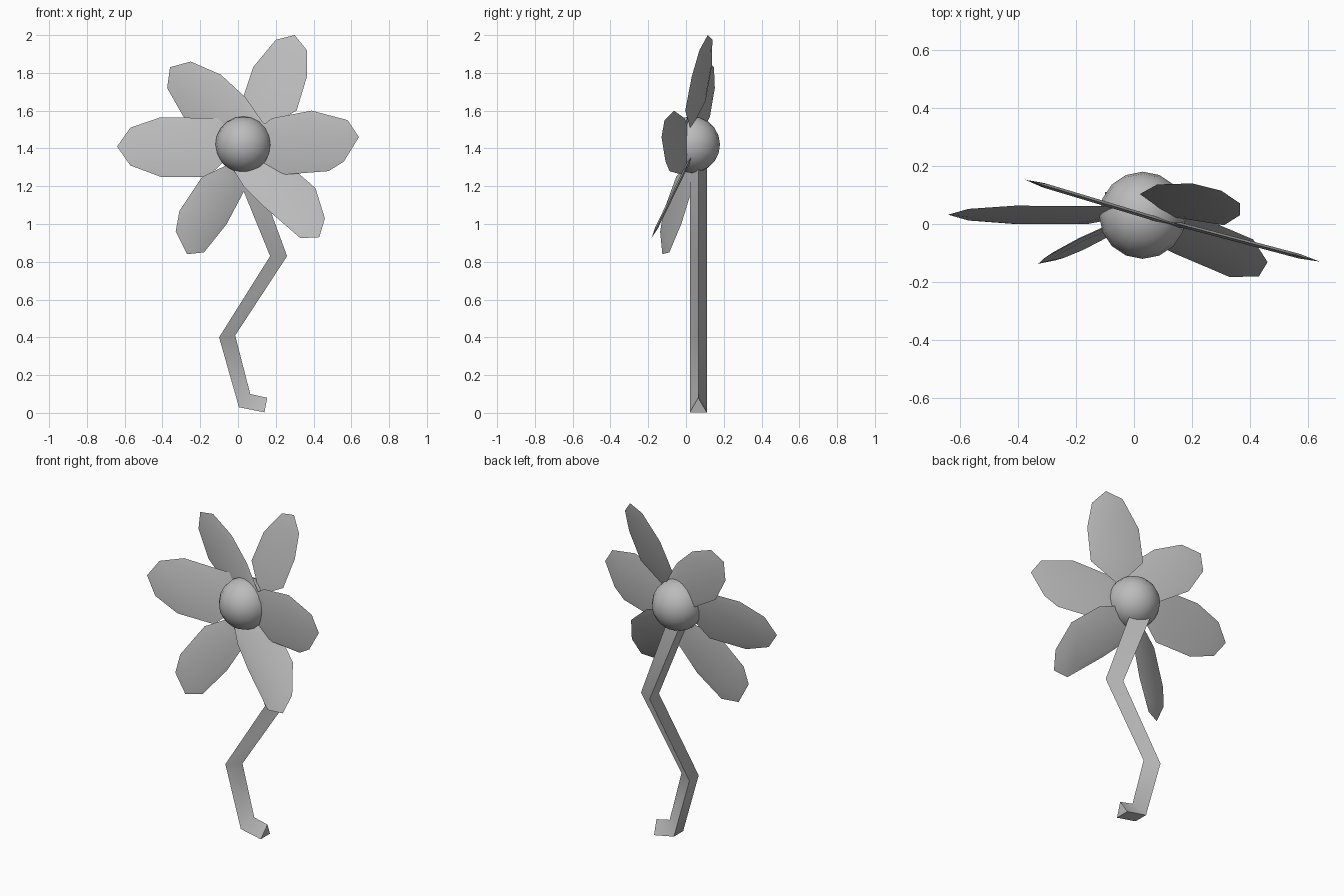
import bpy
import bmesh
from mathutils import Vector

if "Cube" in bpy.data.objects:
    bpy.data.objects.remove(bpy.data.objects["Cube"], do_unlink=True)

GREY = (0.5, 0.5, 0.5, 1)
grey = bpy.data.materials.new("plain_grey")
grey.use_nodes = True
grey.diffuse_color = GREY
grey.node_tree.nodes["Principled BSDF"].inputs["Base Color"].default_value = GREY


def finish(name, bm, angle):
    """Turn a bmesh into a smooth-shaded grey object."""
    bmesh.ops.recalc_face_normals(bm, faces=bm.faces)
    mesh = bpy.data.meshes.new(name)
    bm.to_mesh(mesh)
    bm.free()
    mesh.materials.append(grey)
    obj = bpy.data.objects.new(name, mesh)
    bpy.context.collection.objects.link(obj)
    bpy.ops.object.select_all(action="DESELECT")
    obj.select_set(True)
    bpy.context.view_layer.objects.active = obj
    bpy.ops.object.shade_smooth_by_angle(angle=angle)


def petal(name, outline, y0, slope_x, slope_z):
    """Thin lens with the given x, z outline, lying on a tilted plane."""
    bm = bmesh.new()
    pts = [Vector((x, y0 + slope_x * x + slope_z * (z - 1.4), z)) for x, z in outline]
    centre = sum(pts, Vector()) / len(pts)
    normal = Vector((slope_x, -1, slope_z)).normalized()
    rim = [bm.verts.new(p) for p in pts]
    count = len(rim)
    for side in (-1, 1):
        inner = [bm.verts.new(centre.lerp(p, 0.75) + normal * side * 0.008) for p in pts]
        for i in range(count):
            j = (i + 1) % count
            bm.faces.new((rim[i], rim[j], inner[j], inner[i]))
        bm.faces.new(inner)
    finish(name, bm, 0.9)


# Petals
petal("left_petal", [(0.1, 1.5), (0.18, 1.56), (0.39, 1.6), (0.58, 1.55), (0.64, 1.46),
                     (0.56, 1.33), (0.48, 1.28), (0.22, 1.26), (0.1, 1.35)], 0.04, -0.265, 0)
petal("upper_right_petal", [(-0.25, 1.86), (-0.36, 1.83), (-0.375, 1.72), (-0.29, 1.57),
                            (-0.1, 1.45), (0.21, 1.46), (0.13, 1.54), (0.04, 1.67),
                            (-0.09, 1.79)], 0.04, -0.3, 0)
petal("upper_left_petal", [(0.3, 2), (0.365, 1.92), (0.365, 1.78), (0.31, 1.6), (0.13, 1.5),
                           (0.02, 1.65), (0.08, 1.83), (0.2, 1.975)], 0.037, -0.32, 0.29)
petal("lower_left_petal", [(0.43, 0.93), (0.46, 1.03), (0.41, 1.19), (0.26, 1.32), (0.08, 1.38),
                           (-0.02, 1.28), (0.03, 1.2), (0.14, 1.09), (0.33, 0.925)],
      0.05, 0, 0.49)
petal("lower_right_petal", [(-0.27, 0.84), (-0.33, 0.96), (-0.31, 1.07), (-0.19, 1.25),
                            (-0.02, 1.33), (0.03, 1.17), (-0.06, 1.0), (-0.18, 0.85)],
      0.039, 0.4, 0.1)
petal("right_petal", [(-0.64, 1.41), (-0.57, 1.51), (-0.41, 1.565), (-0.1, 1.56), (0, 1.4),
                      (-0.16, 1.25), (-0.41, 1.25), (-0.57, 1.31)], 0.03, 0, 0.2)

# Flower centre
bm = bmesh.new()
bmesh.ops.create_uvsphere(bm, u_segments=16, v_segments=10, radius=0.15)
bmesh.ops.translate(bm, verts=bm.verts, vec=(0.03, 0.03, 1.42))
finish("flower_centre", bm, 0.9)

# Crooked stem: triangular section, flat back edge pair and a ridge
back = [(-0.03, 1.32), (0.17, 0.83), (-0.1, 0.4), (0.005, 0.03), (0.14, 0.003)]
ridge = [(0.065, 1.36), (0.26, 0.83), (-0.015, 0.41), (0.065, 0.1), (0.155, 0.08)]
bm = bmesh.new()
rings = []
for (bx, bz), (rx, rz) in zip(back, ridge):
    corners = [(bx, 0.02, bz), (bx, 0.11, bz), (rx, 0.065, rz)]
    rings.append([bm.verts.new(c) for c in corners])
for a, b in zip(rings, rings[1:]):
    for i in range(3):
        j = (i + 1) % 3
        bm.faces.new((a[i], a[j], b[j], b[i]))
bm.faces.new(rings[0])
bm.faces.new(rings[-1])
finish("stem", bm, 1.2)
